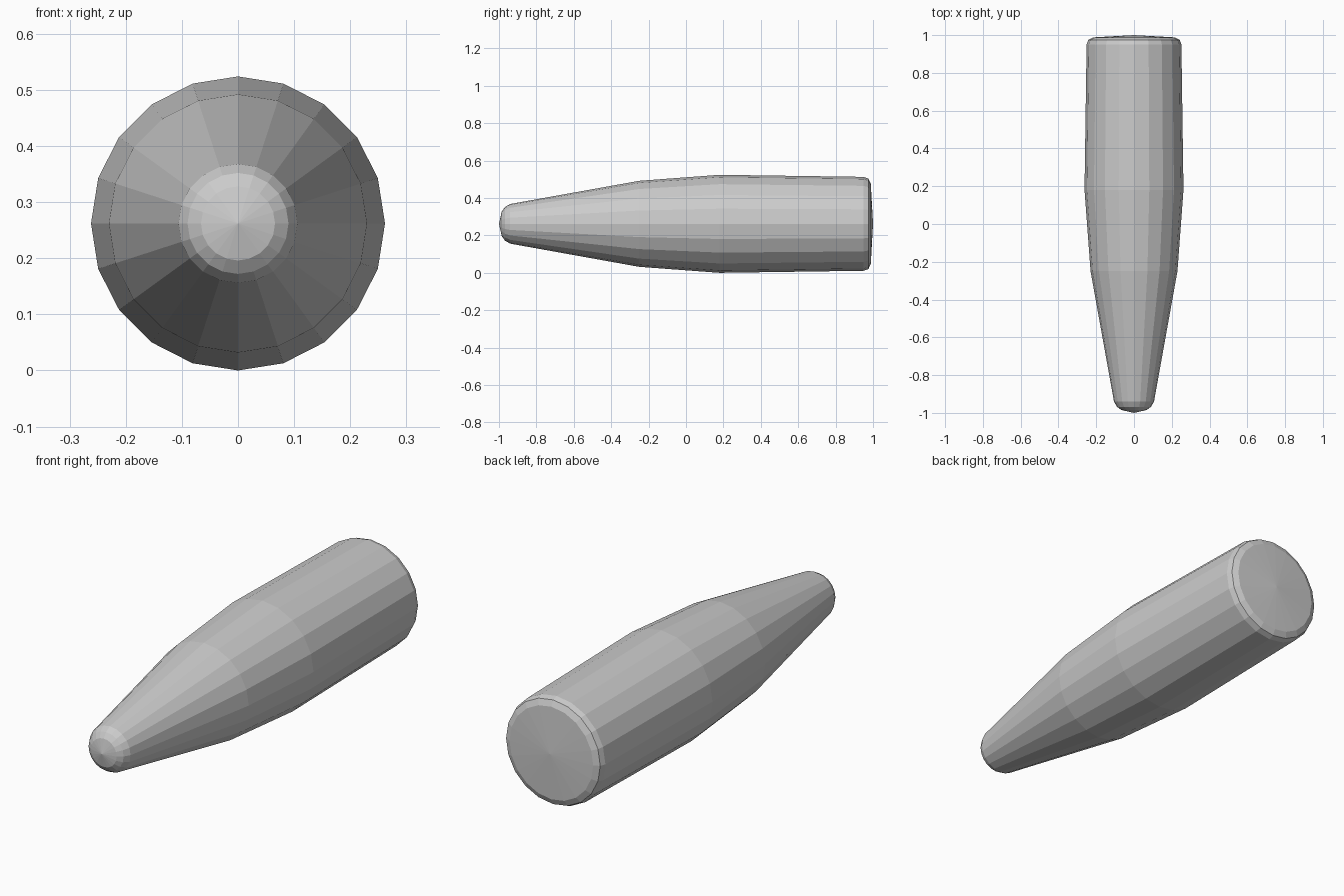
import bpy, bmesh, math

if "Cube" in bpy.data.objects:
    bpy.data.objects.remove(bpy.data.objects["Cube"])

SIDES = 20
AXIS_Z = 0.262

# (y, radius) from the narrow tip to the wide base
PROFILE = [(-0.985, 0.066), (-0.968, 0.09), (-0.94, 0.106),
           (-0.25, 0.23), (0.18, 0.262), (0.95, 0.251),
           (0.975, 0.242), (0.988, 0.215)]


def lathe(name, profile, tip_y, base_y):
    """Revolve a profile about the long axis, closing the ends with shallow cones."""
    bm = bmesh.new()
    rings = []
    for y, r in profile:
        rings.append([bm.verts.new((r * math.sin(2 * math.pi * i / SIDES), y,
                                    AXIS_Z + r * math.cos(2 * math.pi * i / SIDES)))
                      for i in range(SIDES)])
    tip = bm.verts.new((0, tip_y, AXIS_Z))
    base = bm.verts.new((0, base_y, AXIS_Z))
    for i in range(SIDES):
        j = (i + 1) % SIDES
        for a, b in zip(rings, rings[1:]):
            bm.faces.new((a[i], a[j], b[j], b[i]))
        bm.faces.new((tip, rings[0][j], rings[0][i]))
        bm.faces.new((base, rings[-1][i], rings[-1][j]))
    bmesh.ops.recalc_face_normals(bm, faces=bm.faces)
    mesh = bpy.data.meshes.new(name)
    bm.to_mesh(mesh)
    bm.free()
    obj = bpy.data.objects.new(name, mesh)
    bpy.context.collection.objects.link(obj)
    return obj


# Tapered body with rounded tip and bevelled base
lathe("tapered_body", PROFILE, -1.0, 1.0)
